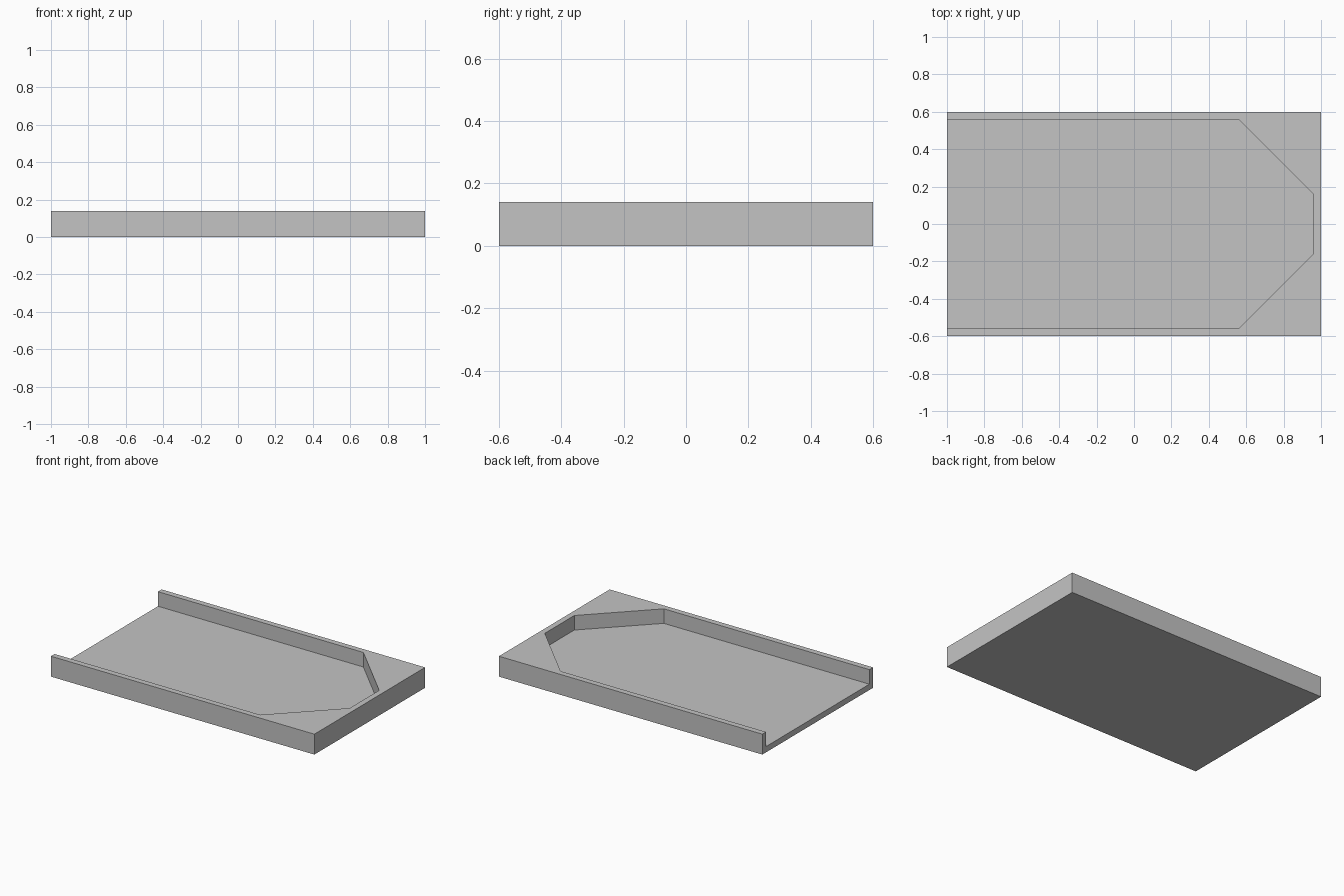
import bpy
import bmesh

if "Cube" in bpy.data.objects:
    bpy.data.objects.remove(bpy.data.objects["Cube"], do_unlink=True)

LENGTH, WIDTH, HEIGHT = 2.0, 1.2, 0.14
WALL, FLOOR, CHAMFER = 0.04, 0.04, 0.4

# Single plain grey
grey = bpy.data.materials.new("plain grey")
grey.use_nodes = True
colour = (0.55, 0.55, 0.55, 1)
grey.diffuse_color = colour
grey.node_tree.nodes["Principled BSDF"].inputs["Base Color"].default_value = colour


def prism(name, outline, bottom, top):
    """Extrude a counter-clockwise outline straight up."""
    bm = bmesh.new()
    base = bm.faces.new([bm.verts.new((x, y, bottom)) for x, y in outline])
    raised = bmesh.ops.extrude_face_region(bm, geom=[base], use_keep_orig=True)["geom"]
    verts = [v for v in raised if isinstance(v, bmesh.types.BMVert)]
    bmesh.ops.translate(bm, verts=verts, vec=(0, 0, top - bottom))
    bmesh.ops.recalc_face_normals(bm, faces=bm.faces)
    mesh = bpy.data.meshes.new(name)
    bm.to_mesh(mesh)
    bm.free()
    mesh.materials.append(grey)
    obj = bpy.data.objects.new(name, mesh)
    bpy.context.collection.objects.link(obj)
    return obj


# Rectangular slab
hx, hy = LENGTH / 2, WIDTH / 2
tray = prism("tray", [(-hx, -hy), (hx, -hy), (hx, hy), (-hx, hy)], 0, HEIGHT)

# Recess: open at one end, with chamfered corners at the other
ix, iy = hx - WALL, hy - WALL
half = [(-hx - 0.1, -iy), (ix - CHAMFER, -iy), (ix, CHAMFER - iy)]
outline = half + [(x, -y) for x, y in reversed(half)]
recess = prism("recess_cutter", outline, FLOOR, HEIGHT + 0.1)
recess.hide_render = True

# Cut the recess out of the slab, then discard the cutter
cut = tray.modifiers.new("recess", "BOOLEAN")
cut.operation = "DIFFERENCE"
cut.solver = "EXACT"
cut.object = recess
bpy.context.view_layer.objects.active = tray
tray.select_set(True)
bpy.ops.object.modifier_apply(modifier=cut.name)
bpy.data.objects.remove(recess, do_unlink=True)
